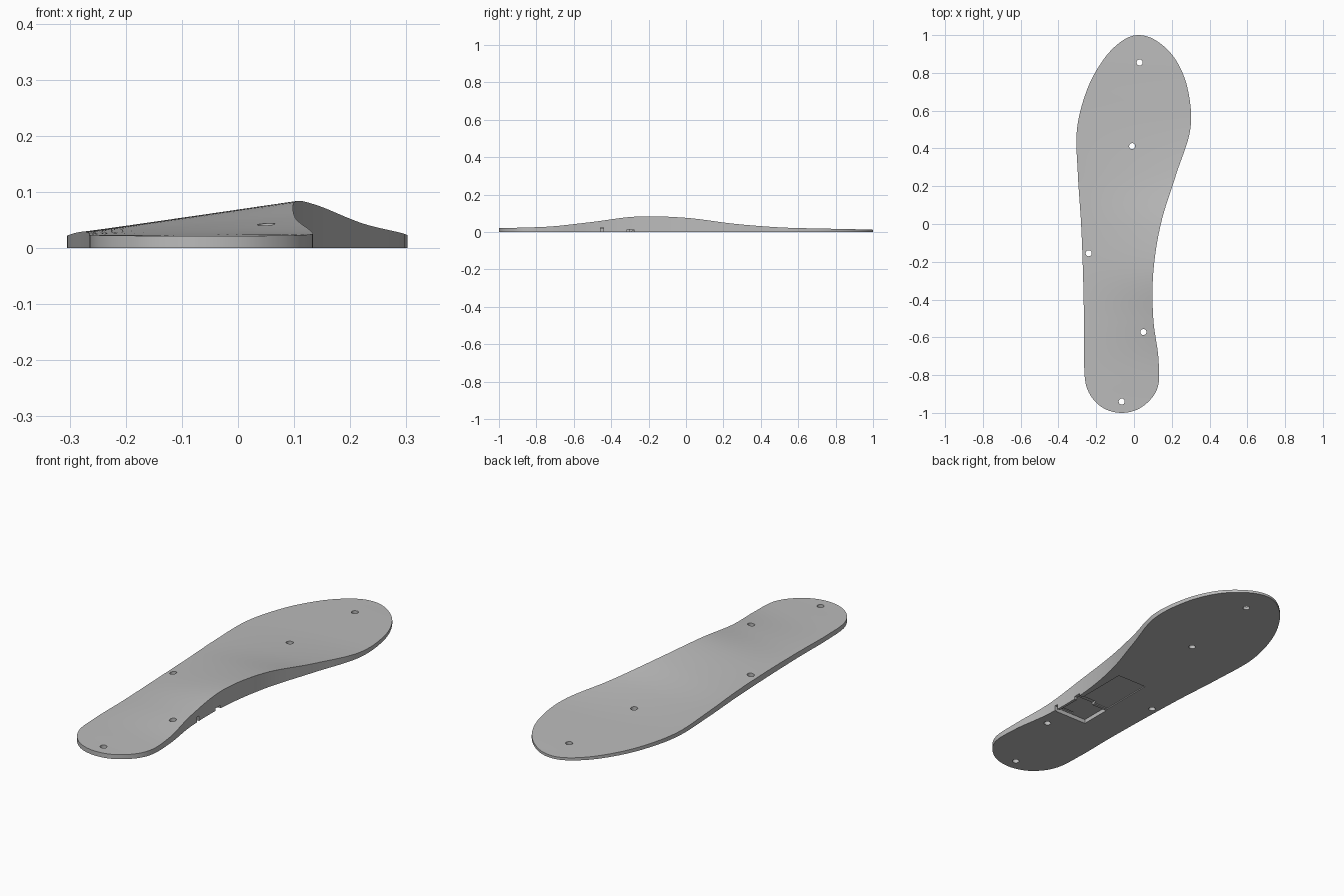
import bpy, bmesh, math
from mathutils import Vector

if "Cube" in bpy.data.objects:
    bpy.data.objects.remove(bpy.data.objects["Cube"])

grey = bpy.data.materials.new("plain grey")
grey.use_nodes = True
colour = (0.5, 0.5, 0.5, 1)
grey.diffuse_color = colour
grey.node_tree.nodes["Principled BSDF"].inputs["Base Color"].default_value = colour

# Stations from heel to toe, evenly spaced in angle so that y = sin(angle)
outer_x = [-.065, -.176, -.25, -.265, -.265, -.27, -.28, -.297, -.302, -.25, -.165, -.068, .025]
inner_x = [-.065, .046, .125, .129, .102, .102, .142, .222, .298, .286, .223, .125, .025]
outer_z = [.022, .022, .023, .024, .026, .029, .029, .025, .02, .017, .015, .013, .012]
inner_z = [.022, .022, .024, .031, .054, .083, .076, .044, .025, .019, .016, .013, .012]
ROWS, COLS = 96, 20


def smooth_value(values, u):
    """Catmull-Rom interpolation, u from 0 to 1."""
    p = [2 * values[0] - values[1]] + values + [2 * values[-1] - values[-2]]
    s = u * (len(values) - 1)
    i = min(int(s), len(values) - 2)
    t = s - i
    a, b, c, d = p[i:i + 4]
    return b + t / 2 * (c - a + t * (2*a - 5*b + 4*c - d + t * (3*b - 3*c + d - a)))


def add_object(name, bm):
    bmesh.ops.recalc_face_normals(bm, faces=bm.faces)
    mesh = bpy.data.meshes.new(name)
    bm.to_mesh(mesh)
    bm.free()
    mesh.materials.append(grey)
    obj = bpy.data.objects.new(name, mesh)
    bpy.context.collection.objects.link(obj)
    return obj


# Insole body: sloping top surface, vertical rim, flat underside
bm = bmesh.new()
top, rim_left, rim_right = [], [], []
for r in range(ROWS + 1):
    u = 0.006 + 0.988 * r / ROWS
    y = math.sin(math.pi * (u - 0.5))
    x0, x1, z0, z1 = (smooth_value(v, u) for v in (outer_x, inner_x, outer_z, inner_z))
    start, end = Vector((x0, y, z0)), Vector((x1, y, z1))
    top.append([bm.verts.new(start.lerp(end, c / COLS)) for c in range(COLS + 1)])
for a, b in zip(top, top[1:]):
    for c in range(COLS):
        bm.faces.new((a[c], a[c + 1], b[c + 1], b[c]))
loop = top[0] + [row[-1] for row in top[1:-1]] + top[-1][::-1] + [row[0] for row in top[-2:0:-1]]
base = [bm.verts.new((v.co.x, v.co.y, 0)) for v in loop]
for i in range(len(loop)):
    j = (i + 1) % len(loop)
    bm.faces.new((loop[i], base[i], base[j], loop[j]))
bm.faces.new(base)
insole = add_object("insole", bm)


def cut(cutter):
    cutter.hide_render = True
    mod = insole.modifiers.new("cut", "BOOLEAN")
    mod.operation, mod.solver, mod.object = "DIFFERENCE", "EXACT", cutter
    bpy.ops.object.modifier_apply(modifier=mod.name)
    bpy.data.objects.remove(cutter)


def box(name, x0, x1, y0, y1, depth):
    bm = bmesh.new()
    bmesh.ops.create_cube(bm, size=1)
    for v in bm.verts:
        v.co = (x1 if v.co.x > 0 else x0, y1 if v.co.y > 0 else y0,
                depth if v.co.z > 0 else -0.05)
    return add_object(name, bm)


def pin(x, y):
    bm = bmesh.new()
    bmesh.ops.create_cone(bm, cap_ends=True, segments=24, radius1=0.016, radius2=0.016, depth=0.5)
    bmesh.ops.translate(bm, verts=bm.verts, vec=(x, y, 0))
    return add_object("hole_cutter", bm)


bpy.context.view_layer.objects.active = insole
insole.select_set(True)

# Through holes
for x, y in [(.03, .855), (-.01, .412), (-.24, -.155), (.05, -.572), (-.065, -.94)]:
    cut(pin(x, y))

# Underside recesses and the two channels opening on the arch side
cut(box("panel_recess", -.08, .08, -.29, -.015, .005))
cut(box("deep_recess", -.085, .085, -.46, -.305, .02))
cut(box("heel_channel", 0, .3, -.457, -.441, .025))
cut(box("arch_channel", 0, .3, -.315, -.277, .013))

bpy.ops.object.shade_smooth_by_angle(angle=math.radians(30))
